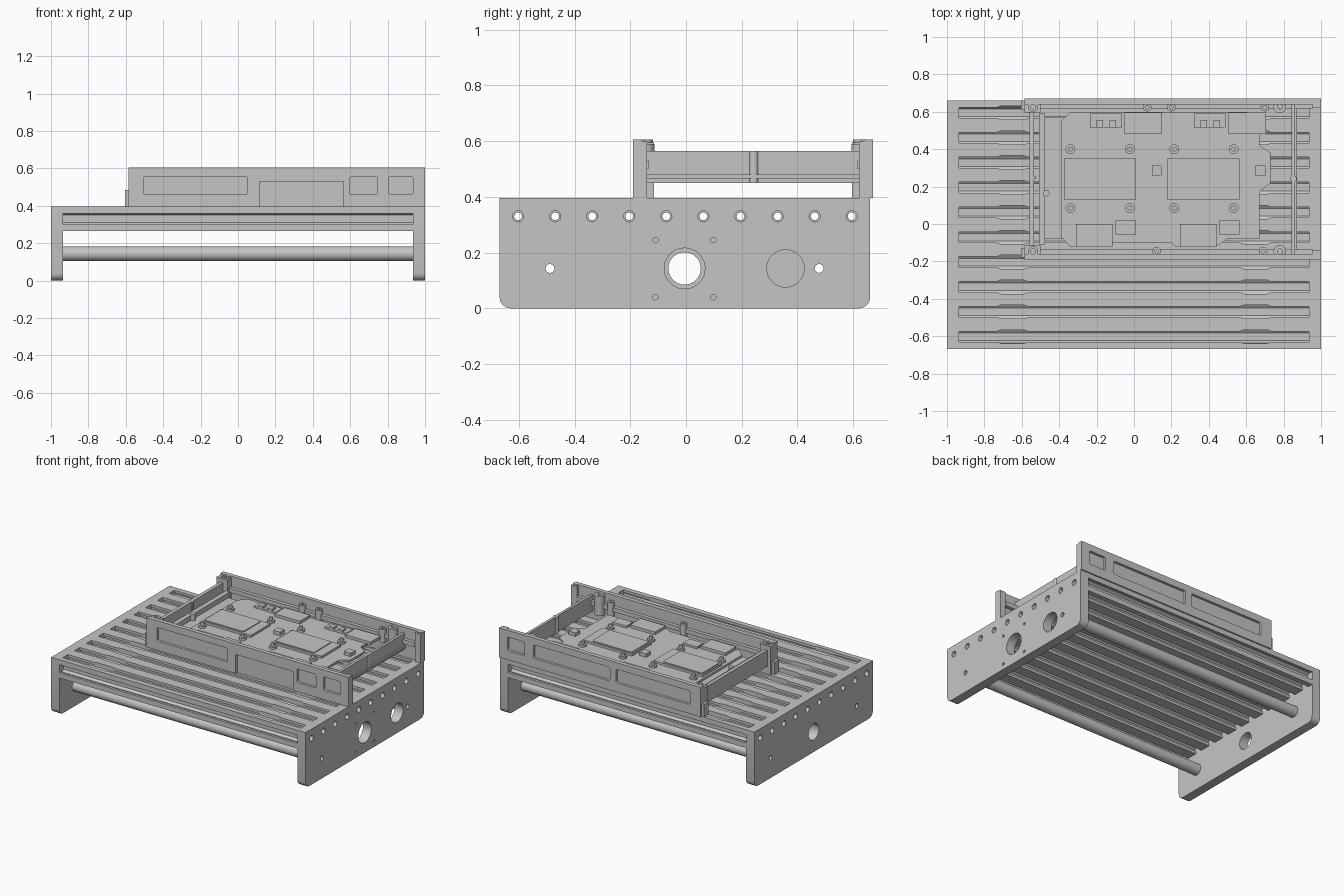
import bpy, bmesh, math
from mathutils import Matrix

if "Cube" in bpy.data.objects:
    bpy.data.objects.remove(bpy.data.objects["Cube"], do_unlink=True)

GREY = (0.56, 0.56, 0.56, 1)
mat = bpy.data.materials.new("machined_grey")
mat.use_nodes = True
mat.diffuse_color = GREY
mat.node_tree.nodes["Principled BSDF"].inputs["Base Color"].default_value = GREY
parts = []
# Local (u, v, depth) mapped onto each extrusion axis
AXES = {
    "x": Matrix(((0, 0, 1, 0), (1, 0, 0, 0), (0, 1, 0, 0), (0, 0, 0, 1))),
    "y": Matrix(((1, 0, 0, 0), (0, 0, -1, 0), (0, 1, 0, 0), (0, 0, 0, 1))),
    "z": Matrix.Identity(4),
}


def add(name, bm):
    mesh = bpy.data.meshes.new(name)
    bmesh.ops.recalc_face_normals(bm, faces=bm.faces)
    bm.to_mesh(mesh)
    bm.free()
    mesh.materials.clear()
    mesh.materials.append(mat)
    ob = bpy.data.objects.new(name, mesh)
    bpy.context.collection.objects.link(ob)
    parts.append(ob)
    return ob


def extrude(name, loops, lo, hi, axis):
    """Solid from an outline plus hole loops, between lo and hi on an axis."""
    cu = bpy.data.curves.new(name, "CURVE")
    cu.dimensions = "2D"
    cu.fill_mode = "BOTH"
    cu.extrude = (hi - lo) / 2
    for loop in loops:
        sp = cu.splines.new("POLY")
        sp.points.add(len(loop) - 1)
        for p, (u, v) in zip(sp.points, loop):
            p.co = (u, v, 0, 1)
        sp.use_cyclic_u = True
    tmp = bpy.data.objects.new(name + "_curve", cu)
    bpy.context.collection.objects.link(tmp)
    deps = bpy.context.evaluated_depsgraph_get()
    mesh = bpy.data.meshes.new_from_object(tmp.evaluated_get(deps))
    bm = bmesh.new()
    bm.from_mesh(mesh)
    bpy.data.objects.remove(tmp, do_unlink=True)
    bpy.data.meshes.remove(mesh)
    bpy.data.curves.remove(cu)
    bmesh.ops.remove_doubles(bm, verts=bm.verts, dist=1e-5)
    mid = (lo + hi) / 2 * (-1 if axis == "y" else 1)
    bm.transform(AXES[axis] @ Matrix.Translation((0, 0, mid)))
    return add(name, bm)


def circle(u, v, r, n=24):
    return [(u + r * math.cos(math.tau * i / n), v + r * math.sin(math.tau * i / n)) for i in range(n)]


def rounded(u0, u1, v0, v1, r=0.012, n=4):
    pts = []
    corners = ((u1 - r, v1 - r), (u0 + r, v1 - r), (u0 + r, v0 + r), (u1 - r, v0 + r))
    for q, (cu, cv) in enumerate(corners):
        for i in range(n + 1):
            a = math.pi / 2 * (q + i / n)
            pts.append((cu + r * math.cos(a), cv + r * math.sin(a)))
    return pts


def box(name, x0, x1, y0, y1, z0, z1):
    y0, y1 = min(y0, y1), max(y0, y1)
    return extrude(name, [[(x0, y0), (x1, y0), (x1, y1), (x0, y1)]], z0, z1, "z")


def tube(name, x, y, r, z0, z1, hole=0.0):
    loops = [circle(x, y, r)] + ([circle(x, y, hole)] if hole else [])
    return extrude(name, loops, z0, z1, "z")


# Slotted deck: ten joined bars with a T-slot above and below each, and one per side
W, Y0, Y1, BOT, TOP = 0.133, -0.669, 0.661, 0.265, 0.395
centres = [Y0 + (i + 0.5) * W for i in range(10)]
MID = (BOT + TOP) / 2
HALF_SLOT = [(0.029, 0), (0.029, 0.018), (0.038, 0.018), (0.038, 0.033), (0.02, 0.046)]


def slot(c):
    return [(c - u, d) for u, d in HALF_SLOT] + [(c + u, d) for u, d in reversed(HALF_SLOT)]


lower = [(u, BOT + d) for c in centres for u, d in slot(c)]
upper = [(u, TOP - d) for c in reversed(centres) for u, d in reversed(slot(c))]
right = [(Y1 - d, v) for v, d in slot(MID)]
left = [(Y0 + d, v) for v, d in reversed(slot(MID))]
profile = [(Y0, BOT)] + lower + [(Y1, BOT)] + right + [(Y1, TOP)] + upper + [(Y0, TOP)] + left
bolt_holes = [circle(c, MID, 0.014, 16) for c in centres]
deck = extrude("slotted_deck", [profile] + bolt_holes, -0.935, 0.935, "x")

# Widened slot mouths near both ends
bm = bmesh.new()
for c in centres:
    for s in (-0.65, 0.65):
        lens = [(-0.09, -0.026), (-0.06, -0.037), (0.06, -0.037),
                (0.09, -0.026), (0.09, 0.026), (0.06, 0.037), (-0.06, 0.037), (-0.09, 0.026)]
        f = bm.faces.new([bm.verts.new((s + u, c + v, TOP - 0.022)) for u, v in lens])
        top = bmesh.ops.extrude_face_region(bm, geom=[f])["geom"]
        bmesh.ops.translate(bm, verts=[v for v in top if isinstance(v, bmesh.types.BMVert)], vec=(0, 0, 0.05))
cutter = add("slot_mouth_cutter", bm)
parts.remove(cutter)
cutter.hide_render = True
cutter.hide_viewport = True
cut = deck.modifiers.new("slot_mouths", "BOOLEAN")
cut.operation = "DIFFERENCE"
cut.object = cutter

# End plates with rounded feet
feet = [p for p in rounded(Y0, Y1, 0, 0.5, 0.04) if p[1] < 0.3]
plate = [(Y0, TOP)] + feet + [(Y1, TOP)]
RODS, ROD_Z = (-0.488, 0.478), 0.143
plate_holes = [circle(c, MID, 0.02, 16) for c in centres] + [circle(y, ROD_Z, 0.016, 16) for y in RODS]
screws = [circle(y, z, 0.01, 12) for y in (-0.11, 0.098) for z in (0.04, 0.245)]
extrude("left_end_plate", [plate] + plate_holes + screws
        + [circle(-0.005, ROD_Z, 0.073, 40), circle(0.357, ROD_Z, 0.067, 40)], 0.935, 1, "x")
extrude("right_end_plate", [plate] + plate_holes + [circle(-0.005, ROD_Z, 0.058, 40)], -1, -0.935, "x")

# Hollow tie rods
for y, side in zip(RODS, ("front", "back")):
    extrude(side + "_tie_rod", [circle(y, ROD_Z, 0.039, 32), circle(y, ROD_Z, 0.016, 16)], -0.935, 0.935, "x")

# Frame rails: thin wall with a pocketed outer skin, posts, ledge and bosses
X0, X1, Z0, Z1 = -0.585, 1.0, TOP, 0.605
wall = [(X0, Z0), (X1, Z0), (X1, Z1), (X0, Z1)]
notched = wall[:1] + [(0.115, Z0), (0.115, 0.53), (0.565, 0.53), (0.565, Z0)] + wall[1:]
RAILS = {"front": (notched, [(-0.505, 0.05), (0.595, 0.745), (0.805, 0.935)], (0.12, 0.69)),
         "back": (wall, [(-0.5, 0.08), (0.13, 0.73), (0.8, 0.935)], (0.07, 0.2, 0.7))}
for side, (skin, pockets, bosses) in RAILS.items():
    def at(y):
        return y if side == "front" else 0.48 - y

    def span(a, b):
        return sorted((at(a), at(b)))

    holes = [rounded(a, b, 0.46, 0.557) for a, b in pockets]
    extrude(side + "_rail_wall", [wall], *span(-0.172, -0.16), "y")
    extrude(side + "_rail_skin", [skin] + holes, *span(-0.19, -0.172), "y")
    box(side + "_rail_ledge", -0.5, 0.955, at(-0.16), at(-0.135), 0.5, 0.53)
    box(side + "_rail_end_tab", 0.955, 1, at(-0.16), at(-0.14), Z0, Z1 - 0.005)
    box(side + "_corner_post", X0, -0.5, at(-0.16), at(-0.115), Z0, Z1 - 0.01)
    box(side + "_corner_clip", -0.605, X0, at(-0.18), at(-0.13), Z0, 0.485)
    tube(side + "_corner_boss", -0.54, at(-0.147), 0.028, Z1 - 0.012, Z1, 0.014)
    tube(side + "_end_screw", 0.978, at(-0.16), 0.012, Z1 - 0.01, Z1)
    tube(side + "_main_boss", 0.78, at(-0.147), 0.034, 0.45, 0.59, 0.014)
    for x in bosses:
        tube(side + "_rail_boss", x, at(-0.145), 0.023, 0.47, 0.565, 0.01)

# Cross walls with a foot flange, strip and screw bosses
box("right_cross_wall", -0.56, -0.535, -0.16, 0.64, 0.45, 0.565)
box("right_cross_rib", -0.535, -0.525, 0.24, 0.255, 0.45, 0.565)
box("right_inner_strip", -0.508, -0.475, -0.11, 0.59, 0.475, 0.52)
tube("strip_boss", -0.47, 0.165, 0.018, 0.475, 0.53)
box("left_cross_wall", 0.843, 0.862, -0.16, 0.64, 0.45, 0.565)
box("left_cross_flange", 0.862, 0.872, -0.16, 0.64, 0.465, 0.48)
tube("cross_wall_boss", 0.852, 0.243, 0.018, 0.45, 0.565)

# Circuit board with notched outline on a thin tray
board = [(-0.39, -0.07), (-0.34, -0.12), (-0.3, -0.12), (-0.28, -0.1), (0.2, -0.1), (0.22, -0.12),
         (0.44, -0.12), (0.5, -0.08), (0.67, -0.08), (0.67, 0.17), (0.73, 0.22), (0.73, 0.38),
         (0.67, 0.42), (0.67, 0.56), (0.6, 0.6), (-0.34, 0.6), (-0.39, 0.55)]
B = 0.5
extrude("circuit_board", [board], B - 0.015, B, "z")
box("board_tray", -0.475, 0.66, -0.08, 0.57, B - 0.025, B - 0.015)

# Two identical processor groups
for i, dx in enumerate((0, 0.555)):
    box(f"module_{i}", dx - 0.375, dx + 0.01, 0.13, 0.35, B, B + 0.016)
    extrude(f"module_lid_{i}", [rounded(dx - 0.365, dx - 0.055, 0.14, 0.34)], B + 0.016, B + 0.022, "z")
    for x in (-0.34, -0.022):
        for y in (0.085, 0.4):
            tube("stud_base", dx + x, y, 0.026, B, B + 0.015)
            tube("stud_post", dx + x, y, 0.013, B + 0.015, B + 0.035)
    box(f"chip_{i}", dx + 0.095, dx + 0.148, 0.26, 0.312, B, B + 0.025)
    box(f"back_connector_{i}", dx - 0.05, dx + 0.15, 0.48, 0.595, B, B + 0.02)
    box(f"back_socket_{i}", dx - 0.235, dx - 0.065, 0.515, 0.59, B, B + 0.012)
    for x in (-0.2, -0.13):
        box("back_pin", dx + x, dx + x + 0.035, 0.515, 0.555, B, B + 0.025)
    box(f"front_connector_{i}", dx - 0.31, dx - 0.115, -0.12, 0.0, B, B + 0.02)
    box(f"front_socket_{i}", dx - 0.1, dx + 0.01, -0.055, 0.02, B, B + 0.015)

# Smooth round surfaces, keep edges crisp
bpy.ops.object.select_all(action="DESELECT")
for ob in parts:
    ob.select_set(True)
bpy.context.view_layer.objects.active = deck
bpy.ops.object.shade_smooth_by_angle(angle=math.radians(30))
